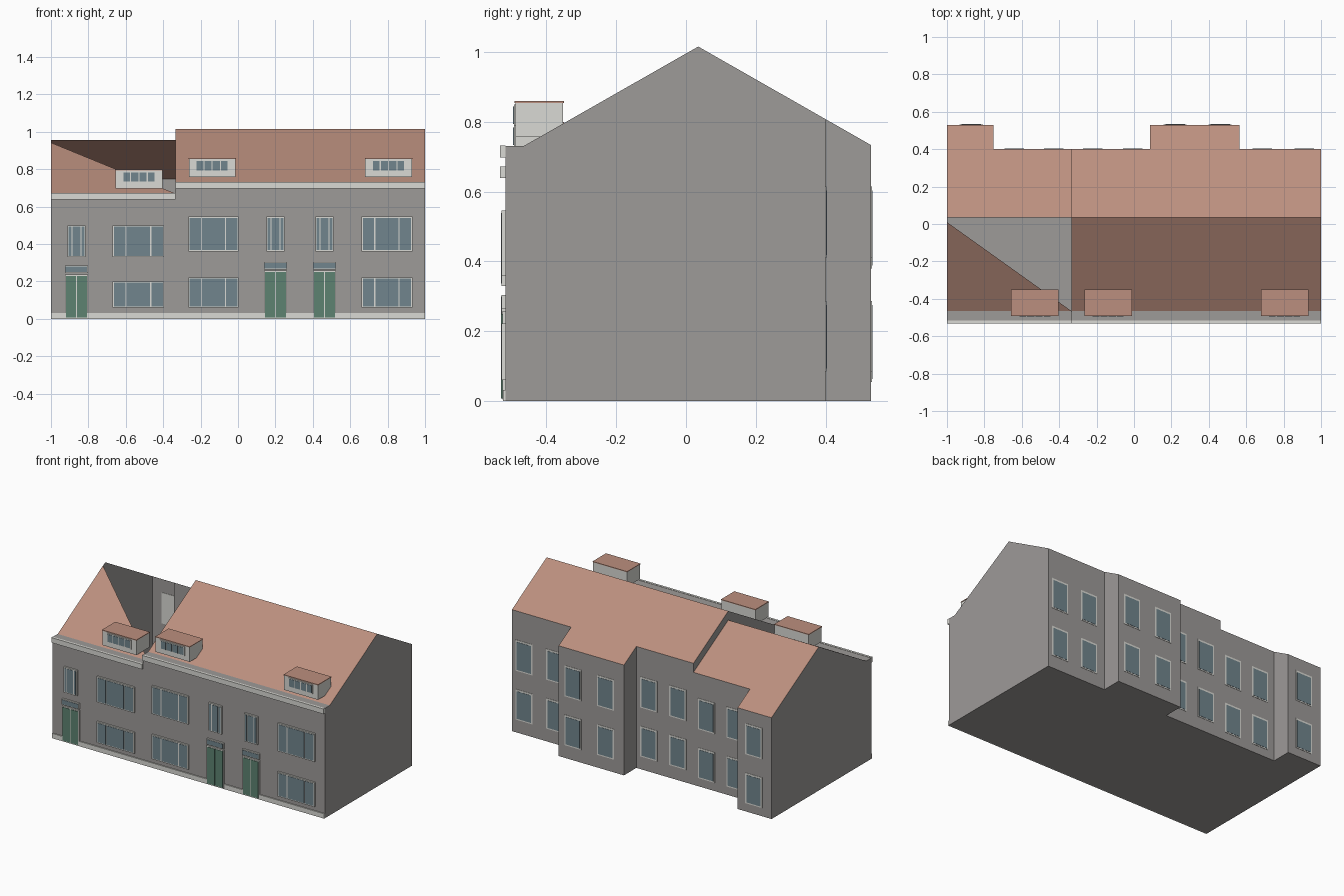
import bpy, bmesh

if "Cube" in bpy.data.objects:
    bpy.data.objects.remove(bpy.data.objects["Cube"])


def material(name, rgb):
    m = bpy.data.materials.new(name)
    m.diffuse_color = (*rgb, 1)
    m.use_nodes = True
    m.node_tree.nodes["Principled BSDF"].inputs["Base Color"].default_value = m.diffuse_color
    return m


WALL = material("grey_wall", (0.34, 0.325, 0.315))
ROOF = material("clay_roof", (0.50, 0.275, 0.21))
TRIM = material("off_white_trim", (0.70, 0.70, 0.66))
GLASS = material("blue_glass", (0.165, 0.235, 0.27))
DOOR = material("green_door", (0.11, 0.225, 0.165))


def make_object(name, bm, mat):
    me = bpy.data.meshes.new(name)
    bm.to_mesh(me)
    bm.free()
    me.materials.append(mat)
    ob = bpy.data.objects.new(name, me)
    bpy.context.collection.objects.link(ob)
    return ob


def face(bm, pts):
    bm.faces.new([bm.verts.new(p) for p in pts])


def box(bm, x0, x1, y0, y1, z0, z1):
    ret = bmesh.ops.create_cube(bm, size=1)
    for v in ret["verts"]:
        v.co = ((x0 + x1) / 2 + v.co.x * (x1 - x0),
                (y0 + y1) / 2 + v.co.y * (y1 - y0),
                (z0 + z1) / 2 + v.co.z * (z1 - z0))


FRONT, EAVE, RIDGE, SHALLOW, DEEP = -0.517, -0.465, 0.035, 0.40, 0.53
SPLIT = -0.335          # party wall between the low and the tall house
PITCH = 0.57
LOW, TALL = (0.67, 0.955), (0.73, 1.015)   # parapet height, ridge height


def back_top(ridge, y):
    return ridge - PITCH * (y - RIDGE)


# Walls and roof, one strip per stretch of the stepped rear wall
walls, roof = bmesh.new(), bmesh.new()
strips = [(-1, -0.75, DEEP, LOW), (-0.75, SPLIT, SHALLOW, LOW),
          (SPLIT, 0.085, SHALLOW, TALL), (0.085, 0.565, DEEP, TALL),
          (0.565, 1, SHALLOW, TALL)]
for a, b, yb, (par, rid) in strips:
    zb = back_top(rid, yb)
    face(walls, [(a, FRONT, 0), (b, FRONT, 0), (b, FRONT, par), (a, FRONT, par)])
    face(walls, [(a, FRONT, par), (b, FRONT, par), (b, EAVE, par), (a, EAVE, par)])
    face(walls, [(b, yb, 0), (a, yb, 0), (a, yb, zb), (b, yb, zb)])
    face(walls, [(a, yb, 0), (b, yb, 0), (b, FRONT, 0), (a, FRONT, 0)])
    face(roof, [(a, RIDGE, rid), (b, RIDGE, rid), (b, yb, zb), (a, yb, zb)])
    if rid == TALL[1]:
        face(roof, [(a, EAVE, par), (b, EAVE, par), (b, RIDGE, rid), (a, RIDGE, rid)])

# Low house: only a triangle of front roof, open behind it
face(roof, [(-1, EAVE, LOW[0]), (SPLIT, EAVE, LOW[0]), (-1, 0.01, 0.942)])


# Gables and party wall
def gable(x, yb, heights, flip):
    par, rid = heights
    pts = [(x, FRONT, 0), (x, yb, 0), (x, yb, back_top(rid, yb)),
           (x, RIDGE, rid), (x, EAVE, par), (x, FRONT, par)]
    face(walls, pts[::-1] if flip else pts)


gable(-1, DEEP, LOW, True)
gable(SPLIT, SHALLOW, TALL, True)
gable(1, SHALLOW, TALL, False)

# Side returns of the rear projections
for x, (par, rid), flip in [(-0.75, LOW, False), (0.085, TALL, True), (0.565, TALL, False)]:
    pts = [(x, SHALLOW, 0), (x, DEEP, 0), (x, DEEP, back_top(rid, DEEP)),
           (x, SHALLOW, back_top(rid, SHALLOW))]
    face(walls, pts[::-1] if flip else pts)
make_object("walls", walls, WALL)
make_object("roof", roof, ROOF)

# Cornices and plinth
trim = bmesh.new()
box(trim, -1, SPLIT, -0.532, FRONT, 0.638, 0.672)
box(trim, SPLIT, 1, -0.532, FRONT, 0.698, 0.732)
make_object("cornices", trim, TRIM)
plinth = bmesh.new()
box(plinth, -1, 1, -0.524, FRONT, 0, 0.032)
make_object("plinth", plinth, TRIM)

frames, panes = bmesh.new(), bmesh.new()


# Window: off-white frame with panes divided at the given fractions
def front_window(x0, x1, z0, z1, cuts, y=FRONT, depth=0.011, bar=0.007):
    box(frames, x0, x1, y - depth, y, z0, z1)
    w = x1 - x0
    edges = [x0 + bar / 2] + [x0 + c * w for c in cuts] + [x1 - bar / 2]
    for a, b in zip(edges, edges[1:]):
        box(panes, a + bar / 2, b - bar / 2, y - depth - 0.002, y - depth + 0.002,
            z0 + bar, z1 - bar)


low_rows, tall_rows = [(0.06, 0.20), (0.33, 0.50)], [(0.06, 0.222), (0.36, 0.546)]
for x0, x1, rows in [(-0.67, -0.395, low_rows), (-0.265, 0.003, tall_rows),
                     (0.66, 0.932, tall_rows)]:
    for z0, z1 in rows:
        front_window(x0, x1, z0, z1, (0.26, 0.74))

# Doors with transom, and the narrow window above each
leaves = bmesh.new()
for x0, dz, rows in [(-0.926, -0.02, low_rows), (0.138, 0, tall_rows), (0.4, 0, tall_rows)]:
    x1 = x0 + 0.125
    box(frames, x0, x1, FRONT - 0.009, FRONT, 0.005, 0.258 + dz)
    xm = (x0 + x1) / 2
    for a, b in [(x0 + 0.006, xm - 0.002), (xm + 0.002, x1 - 0.006)]:
        box(leaves, a, b, FRONT - 0.012, FRONT - 0.006, 0.008, 0.25 + dz)
    front_window(x0, x1, 0.265 + dz, 0.304 + dz, (), bar=0.005)
    front_window(x0 + 0.014, x0 + 0.111, *rows[1], (0.25, 0.75))
make_object("doors", leaves, DOOR)

# Rear windows
for x, y in [(-0.87, DEEP), (-0.64, SHALLOW), (-0.43, SHALLOW), (-0.22, SHALLOW),
             (-0.007, SHALLOW), (0.22, DEEP), (0.46, DEEP), (0.685, SHALLOW), (0.91, SHALLOW)]:
    drop = 0.03 if x < SPLIT else 0
    for z0, z1 in [(0.085, 0.287), (0.41, 0.615)]:
        box(frames, x - 0.062, x + 0.062, y - 0.002, y + 0.002, z0 - drop, z1 - drop)
        box(panes, x - 0.052, x + 0.052, y, y + 0.0035, z0 - drop + 0.008, z1 - drop - 0.012)

# Dormers
dormers, lids = bmesh.new(), bmesh.new()
for x0, z0 in [(-0.655, 0.697), (-0.263, 0.757), (0.68, 0.757)]:
    x1 = x0 + 0.25
    box(dormers, x0, x1, -0.488, -0.352, z0, z0 + 0.097)
    box(lids, x0 - 0.002, x1 + 0.002, -0.491, -0.35, z0 + 0.097, z0 + 0.102)
    front_window(x0 + 0.036, x0 + 0.214, z0 + 0.03, z0 + 0.092, (0.25, 0.5, 0.75),
                 y=-0.488, depth=0.005, bar=0.006)
make_object("dormer_boxes", dormers, TRIM)
make_object("dormer_roofs", lids, ROOF)
make_object("window_frames", frames, TRIM)
make_object("window_panes", panes, GLASS)
